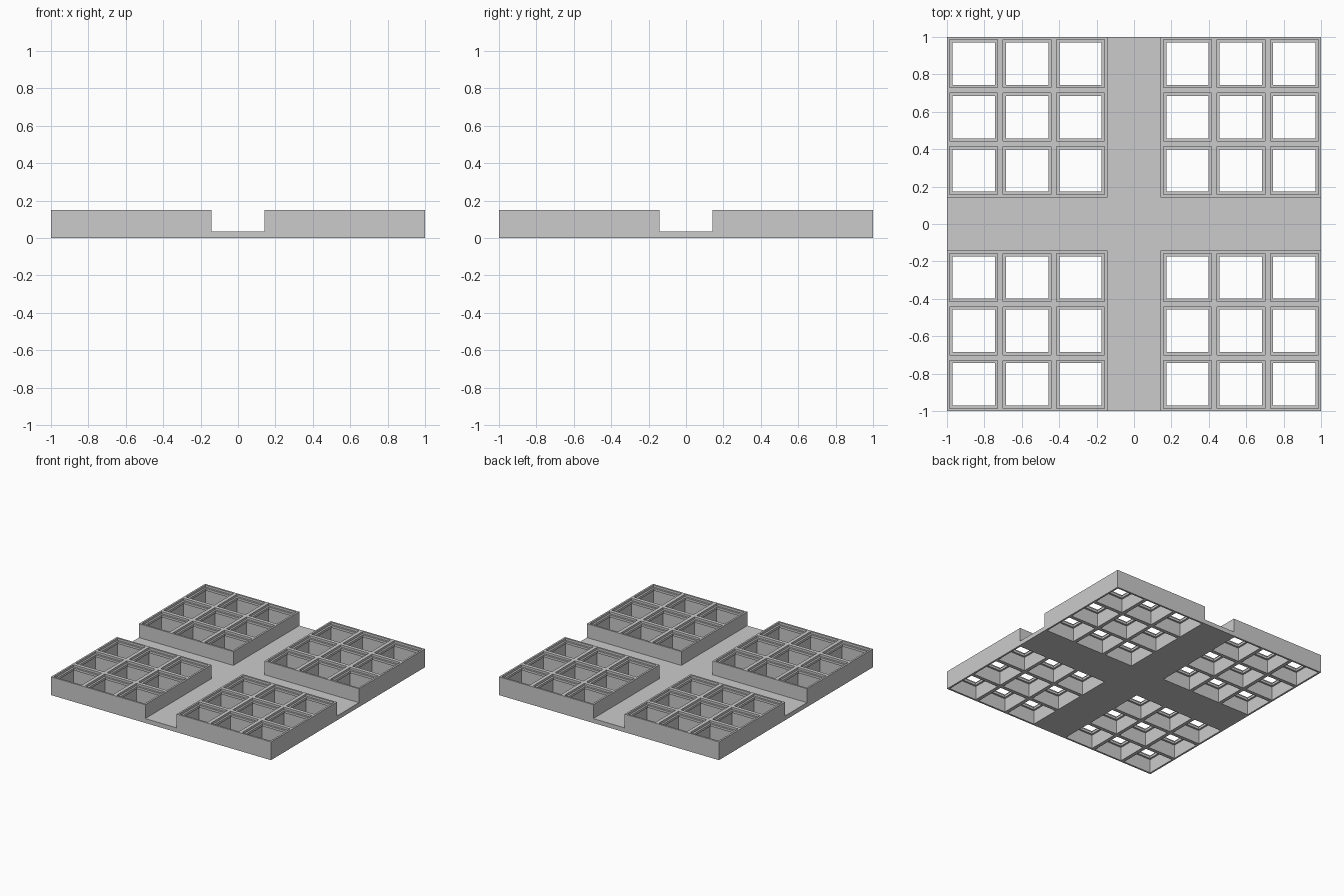
import bpy, bmesh

cube = bpy.data.objects.get("Cube")
if cube:
    bpy.data.objects.remove(cube, do_unlink=True)

PITCH = 2 / 7          # cell spacing
HALF = PITCH / 2
HEIGHT = 0.15
FLOOR = 0.036
WIDE, NARROW = 0.128, 0.113   # pocket and lip half widths

grey = bpy.data.materials.new("plain_grey")
grey.use_nodes = True
colour = (0.6, 0.6, 0.6, 1)
grey.diffuse_color = colour
grey.node_tree.nodes["Principled BSDF"].inputs["Base Color"].default_value = colour


def finish(name, bm):
    bmesh.ops.remove_doubles(bm, verts=bm.verts, dist=0.0001)
    bmesh.ops.recalc_face_normals(bm, faces=bm.faces)
    mesh = bpy.data.meshes.new(name)
    bm.to_mesh(mesh)
    bm.free()
    mesh.materials.append(grey)
    obj = bpy.data.objects.new(name, mesh)
    bpy.context.collection.objects.link(obj)
    return obj


def square(bm, x, y, half, z):
    corners = ((-1, -1), (1, -1), (1, 1), (-1, 1))
    return [bm.verts.new((x + half * i, y + half * j, z)) for i, j in corners]


def bridge(bm, a, b, sides=range(4)):
    for i in sides:
        k = (i + 1) % 4
        bm.faces.new((a[i], a[k], b[k], b[i]))


# Wall section of one cell: underside, pocket, inner lip, top recess, rim
section = [(HALF, 0), (WIDE, 0), (WIDE, 0.113), (NARROW, 0.113),
           (NARROW, 0.132), (WIDE, 0.132), (WIDE, HEIGHT), (HALF, HEIGHT)]


def tray(name, sx, sy):
    bm = bmesh.new()
    for col in range(3):
        for row in range(3):
            x, y = (sx * 2 + col - 1) * PITCH, (sy * 2 + row - 1) * PITCH
            loops = [square(bm, x, y, h, z) for h, z in section]
            for a, b in zip(loops, loops[1:]):
                bridge(bm, a, b)
            # outer walls only on the tray's border
            border = (row == 0, col == 2, row == 2, col == 0)
            bridge(bm, loops[0], loops[-1], [i for i in range(4) if border[i]])
    return finish(name, bm)


# Four trays of three by three cells
for depth, sy in (("front", -1), ("back", 1)):
    for side, sx in (("right", -1), ("left", 1)):
        tray(f"{depth}_{side}_tray", sx, sy)

# Cross-shaped floor joining the trays
bm = bmesh.new()
w = HALF
outline = [(-w, -1), (w, -1), (w, -w), (1, -w), (1, w), (w, w),
           (w, 1), (-w, 1), (-w, w), (-1, w), (-1, -w), (-w, -w)]
face = bm.faces.new([bm.verts.new((x, y, 0)) for x, y in outline])
top = bmesh.ops.extrude_face_region(bm, geom=[face], use_keep_orig=True)["geom"]
bmesh.ops.translate(bm, vec=(0, 0, FLOOR),
                    verts=[v for v in top if isinstance(v, bmesh.types.BMVert)])
finish("cross_floor", bm)
